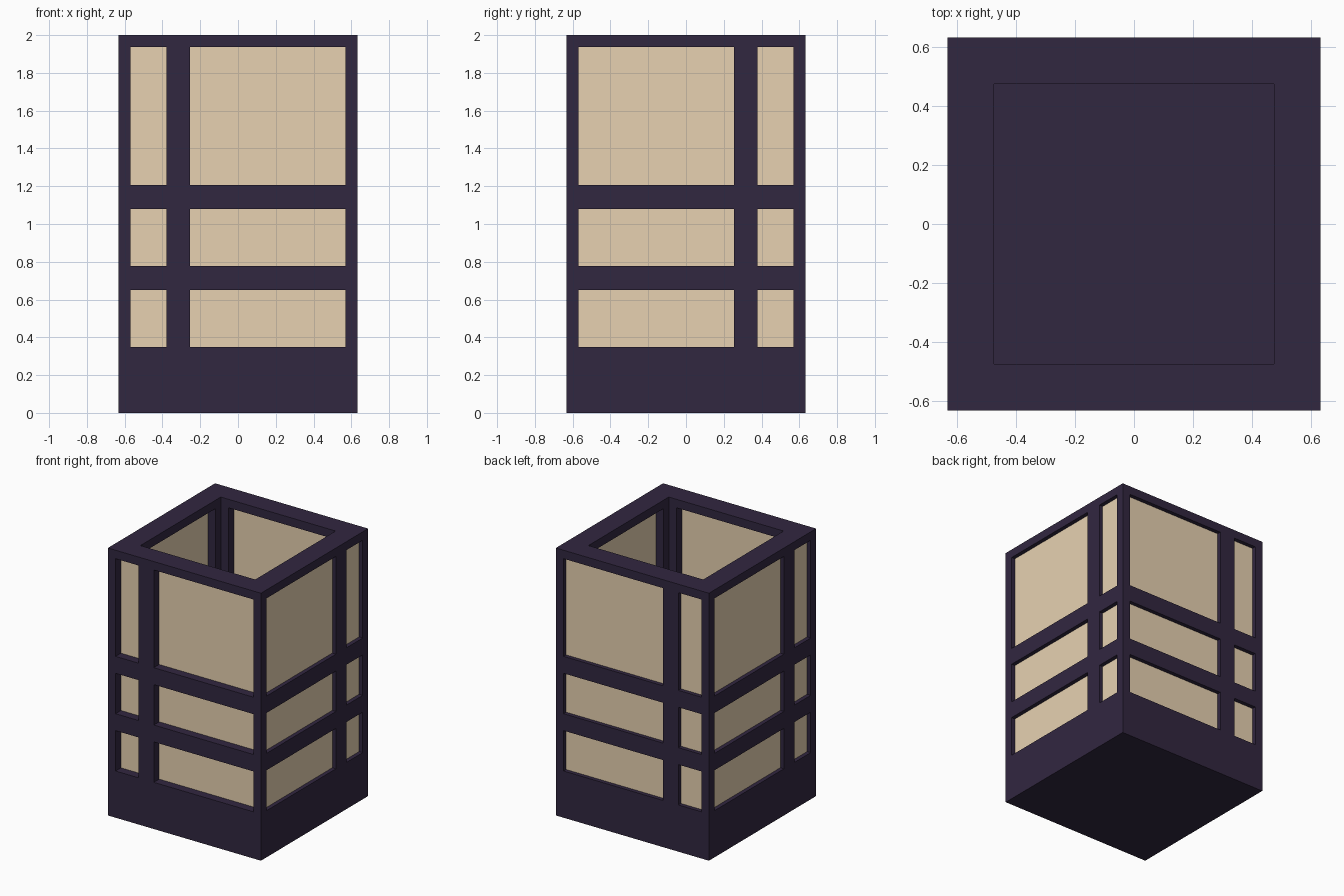
import bpy, bmesh
from mathutils import Vector

if "Cube" in bpy.data.objects:
    bpy.data.objects.remove(bpy.data.objects["Cube"])

HALF, HEIGHT = 0.633, 2.0      # outer box
WALL, FLOOR = 0.158, 0.286     # wall thickness, inner floor height
BORDER = 0.0633                # frame border
DEEP, SHALLOW = 0.0633, 0.03   # panel recess: front and inside, other sides
BASE = 0.2857                  # solid plinth height


def material(name, rgb):
    m = bpy.data.materials.new(name)
    m.diffuse_color = (*rgb, 1)
    m.use_nodes = True
    m.node_tree.nodes["Principled BSDF"].inputs["Base Color"].default_value = m.diffuse_color
    return m


def push(faces, inset, depth):
    """Inset each face on its own, then sink it straight in."""
    bmesh.ops.inset_individual(bm, faces=faces, thickness=inset, depth=0, use_even_offset=True)
    bmesh.ops.inset_individual(bm, faces=faces, thickness=0, depth=-depth, use_even_offset=True)


def walls(outer, direction=None):
    """Vertical faces on the outside or inside of the box."""
    found = []
    for f in bm.faces:
        f.normal_update()
        c = f.calc_center_median()
        if abs(f.normal.z) > 0.1 or (c.dot(f.normal) > 0) != outer:
            continue
        if direction is None or f.normal.dot(direction) > 0.9:
            found.append(f)
    return found


def cut(faces, co, no):
    geom = set(faces)
    for f in faces:
        geom.update(f.edges)
        geom.update(f.verts)
    bmesh.ops.bisect_plane(bm, geom=list(geom), plane_co=co, plane_no=no, dist=1e-5)


# Box
bm = bmesh.new()
bmesh.ops.create_cube(bm, size=1)
for v in bm.verts:
    v.co = Vector((v.co.x * 2 * HALF, v.co.y * 2 * HALF, (v.co.z + 0.5) * HEIGHT))
bm.normal_update()

# Hollow from the top
push([f for f in bm.faces if f.normal.z > 0.9], WALL, HEIGHT - FLOOR)
bm.normal_update()
inside = walls(False)

# Lattice divisions: horizontal on all sides, one upright per side
for z in (BASE, 0.7143, 1.1429):
    cut(walls(True), (0, 0, z), (0, 0, 1))
for direction, at in (((0, -1, 0), (-0.3165, 0, 0)), ((0, 1, 0), (-0.3165, 0, 0)),
                      ((1, 0, 0), (0, 0.3165, 0)), ((-1, 0, 0), (0, -0.3165, 0))):
    cells = [f for f in walls(True, Vector(direction)) if f.calc_center_median().z > BASE]
    cut(cells, at, Vector(at).normalized())
bm.normal_update()

# Recessed paper panels, outside and inside
outside = [f for f in walls(True) if f.calc_center_median().z > BASE]
front = [f for f in outside if f.normal.y < -0.9]
sides = [f for f in outside if f.normal.y > -0.9]
push(front + inside, BORDER, DEEP)
push(sides, BORDER, SHALLOW)
for f in outside + inside:
    f.material_index = 1

mesh = bpy.data.meshes.new("lantern_box")
bm.to_mesh(mesh)
bm.free()
mesh.materials.append(material("dark wood", (0.031, 0.020, 0.051)))
mesh.materials.append(material("paper", (0.80, 0.64, 0.44)))
bpy.context.collection.objects.link(bpy.data.objects.new("lantern_box", mesh))
